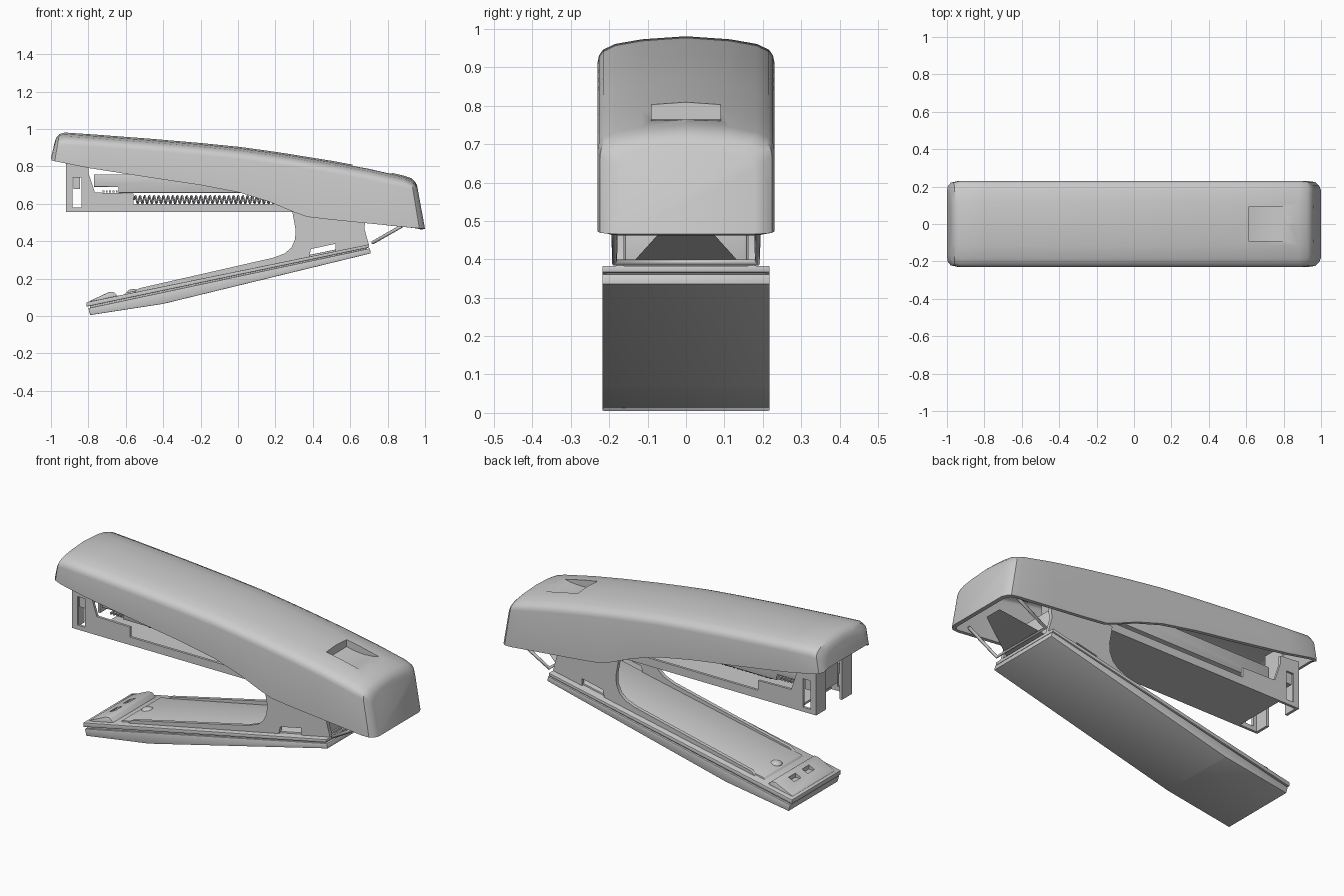
import bpy, bmesh, math
from mathutils import Matrix

if "Cube" in bpy.data.objects:
    bpy.data.objects.remove(bpy.data.objects["Cube"])


def finish(name, bm, smooth=35):
    bmesh.ops.recalc_face_normals(bm, faces=bm.faces)
    me = bpy.data.meshes.new(name)
    bm.to_mesh(me)
    bm.free()
    ob = bpy.data.objects.new(name, me)
    bpy.context.collection.objects.link(ob)
    shade(ob, smooth)
    return ob


def shade(ob, angle=35):
    bpy.ops.object.select_all(action='DESELECT')
    ob.select_set(True)
    bpy.context.view_layer.objects.active = ob
    bpy.ops.object.shade_smooth_by_angle(angle=math.radians(angle))


def prism(name, pts, y0, y1, bevel=0.0):
    """Side profile (x, z) extruded from y0 to y1."""
    bm = bmesh.new()
    f = bm.faces.new([bm.verts.new((x, y0, z)) for x, z in pts])
    r = bmesh.ops.extrude_face_region(bm, geom=[f])
    bmesh.ops.translate(bm, vec=(0, y1 - y0, 0),
                        verts=[v for v in r['geom'] if isinstance(v, bmesh.types.BMVert)])
    if bevel:
        bmesh.ops.bevel(bm, geom=bm.edges[:], offset=bevel, segments=2, affect='EDGES', profile=0.5)
    return finish(name, bm)


def box(name, x0, x1, y0, y1, z0, z1, bevel=0.0):
    return prism(name, [(x0, z0), (x1, z0), (x1, z1), (x0, z1)], y0, y1, bevel)


def bake(ob):
    """Replace the mesh by its evaluated result."""
    dg = bpy.context.evaluated_depsgraph_get()
    dg.update()
    me = bpy.data.meshes.new_from_object(ob.evaluated_get(dg))
    ob.modifiers.clear()
    ob.data = me


def cut(ob, cutter):
    m = ob.modifiers.new("cut", 'BOOLEAN')
    m.operation, m.solver, m.object = 'DIFFERENCE', 'EXACT', cutter
    bake(ob)
    shade(ob)


# Cover: lofted sections (bottom x, bottom z, top x, top z, half width)
stations = [
    (-1.0, .845, -.98, .93, .17), (-.997, .833, -.972, .953, .20),
    (-.98, .828, -.955, .973, .221), (-.94, .82, -.925, .981, .23),
    (-.79, .79, -.79, .972, .23), (-.47, .74, -.47, .948, .23),
    (-.2, .70, -.2, .925, .23), (.01, .66, .01, .904, .23),
    (.17, .61, .17, .882, .23), (.30, .555, .29, .864, .23),
    (.37, .53, .35, .854, .23), (.5, .515, .5, .83, .23),
    (.7, .495, .7, .793, .23), (.93, .472, .88, .752, .23),
    (.97, .469, .925, .738, .224), (.99, .467, .945, .72, .205),
    (1.0, .466, .957, .70, .18)]
# section: (fraction of half width, drop below the crown)
half = [(1, None), (1, .066), (.985, .05), (.94, .035), (.8, .02), (.5, .008)]
section = half + [(0, 0)] + [(-a, d) for a, d in reversed(half)]
bm = bmesh.new()
rings = []
for xb, zb, xt, zt, hw in stations:
    ring = []
    for a, d in section:
        t = 0 if d is None else 1 - d / (zt - zb)
        ring.append(bm.verts.new((xb + (xt - xb) * t, a * hw, zb + (zt - zb) * t)))
    rings.append(ring)
for r0, r1 in zip(rings, rings[1:]):
    for i in range(len(section) - 1):
        bm.faces.new((r0[i], r0[i + 1], r1[i + 1], r1[i]))
bm.faces.new(rings[0])
bm.faces.new(rings[-1][::-1])
cover = finish("cover", bm, 45)
if cover.data.polygons[len(half) - 1].normal.z < 0:
    cover.data.flip_normals()
sol = cover.modifiers.new("shell", 'SOLIDIFY')
sol.thickness, sol.offset = .02, -1
bake(cover)
# thumb recess in the cover
pad = prism("recess_pad", [(.59, .795), (.84, .747), (.84, .71), (.59, .71)], -.105, .105)
tool = prism("recess_cutter", [(.612, .9), (.612, .764), (.66, .753), (.72, .749),
                               (.78, .753), (.825, .764), (.83, .9)], -.09, .09)
for ob in (cover, pad):
    cut(ob, tool)
bpy.data.objects.remove(tool)

# Base: lower foot, upper plate and anvil wedge
prism("base_foot", [(-.79, .005), (-.40, .065), (.71, .335), (.705, .362), (-.80, .042)],
      -.218, .218, .003)
prism("base_core", [(-.79, .035), (.69, .35), (.69, .37), (-.79, .06)], -.208, .208)
prism("base_plate", [(-.81, .05), (.70, .366), (.70, .383), (-.81, .074)], -.218, .218, .003)
prism("base_floor", [(-.62, .10), (.68, .37), (.68, .388), (-.60, .125)], -.17, .17, .003)
anvil = prism("anvil", [(-.80, .065), (-.79, .082), (-.69, .128), (-.665, .13),
                        (-.64, .105), (-.64, .09)], -.19, .19, .004)
for s in (-1, 1):
    slot = box("slot_cutter", -.735, -.70, s * .06 - .03, s * .06 + .03, .10, .2)
    cut(anvil, slot)
    bpy.data.objects.remove(slot)

# Rivet on the base
bm = bmesh.new()
bmesh.ops.create_uvsphere(bm, u_segments=24, v_segments=12, radius=.032,
                          matrix=Matrix.Translation((-.56, 0, .128)) @ Matrix.Diagonal((1, 1, .5, 1)))
finish("rivet", bm)

# Side brackets: low rim sweeping up into the hinge post
bracket = [(-.57, .115), (-.53, .148), (.19, .312), (.25, .335), (.285, .365), (.305, .41),
           (.308, .46), (.29, .56), (.68, .60), (.68, .50), (.675, .47), (.70, .38),
           (.52, .345), (.52, .386), (.39, .358), (.38, .315)]
for s, n in ((-1, "front"), (1, "back")):
    prism("bracket_" + n, bracket, *sorted((s * .161, s * .182)))
box("hinge_block", .54, .67, -.16, .16, .36, .53, .01)

# Magazine channel: floor plus side walls, nested between the brackets
box("magazine_floor", -.80, .62, -.158, .158, .555, .567)
rail = [(-.93 + .01, .555), (.62, .555), (.62, .60), (-.56, .60), (-.56, .655),
        (-.765, .66), (-.80, .765), (-.80, .81), (-.92, .82)]
window = box("window_cutter", -.885, -.838, -.3, .3, .58, .74)
for s, n in ((-1, "front"), (1, "back")):
    w = prism("magazine_wall_" + n, rail, *sorted((s * .146, s * .16)))
    cut(w, window)
    box("nose_flange_" + n, -.92, -.905, *sorted((s * .07, s * .15)), .555, .82)
bpy.data.objects.remove(window)
box("window_bar", -.88, -.845, -.15, .15, .68, .74)
box("driver_blade", -.90, -.89, -.065, .065, .65, .94)
prism("pusher_rail", [(-.77, .757), (-.77, .69), (-.64, .69), (-.64, .658),
                      (.50, .658), (.50, .757)], -.11, .11, .004)

# Staple teeth and the feed spring
for i in range(9):
    x = -.725 + i * .018
    box("staple_%d" % i, x, x + .01, -.10, .10, .66, .672)
curve = bpy.data.curves.new("feed_spring", 'CURVE')
curve.dimensions = '3D'
curve.bevel_depth, curve.bevel_resolution = .005, 1
turns, per = 30, 12
sp = curve.splines.new('POLY')
sp.points.add(turns * per)
for i, p in enumerate(sp.points):
    a = 2 * math.pi * i / per
    p.co = (-.555 + .75 * i / (turns * per), .024 * math.cos(a), .622 + .02 * math.sin(a), 1)
bpy.context.collection.objects.link(bpy.data.objects.new("feed_spring", curve))

# Rear link: tapered plate and a bent wire frame up into the cover
bm = bmesh.new()
vs = [bm.verts.new(c) for c in ((.69, -.145, .385), (.69, .145, .385), (.90, .05, .49), (.90, -.05, .49))]
f = bm.faces.new(vs)
bmesh.ops.solidify(bm, geom=[f], thickness=.008)
finish("rear_plate", bm)
wire = bpy.data.curves.new("rear_wire", 'CURVE')
wire.dimensions = '3D'
wire.bevel_depth, wire.bevel_resolution = .009, 2
sp = wire.splines.new('POLY')
path = [(.90, -.186, .495), (.72, -.186, .392), (.72, .186, .392), (.90, .186, .495)]
sp.points.add(len(path) - 1)
for p, c in zip(sp.points, path):
    p.co = (*c, 1)
bpy.context.collection.objects.link(bpy.data.objects.new("rear_wire", wire))
